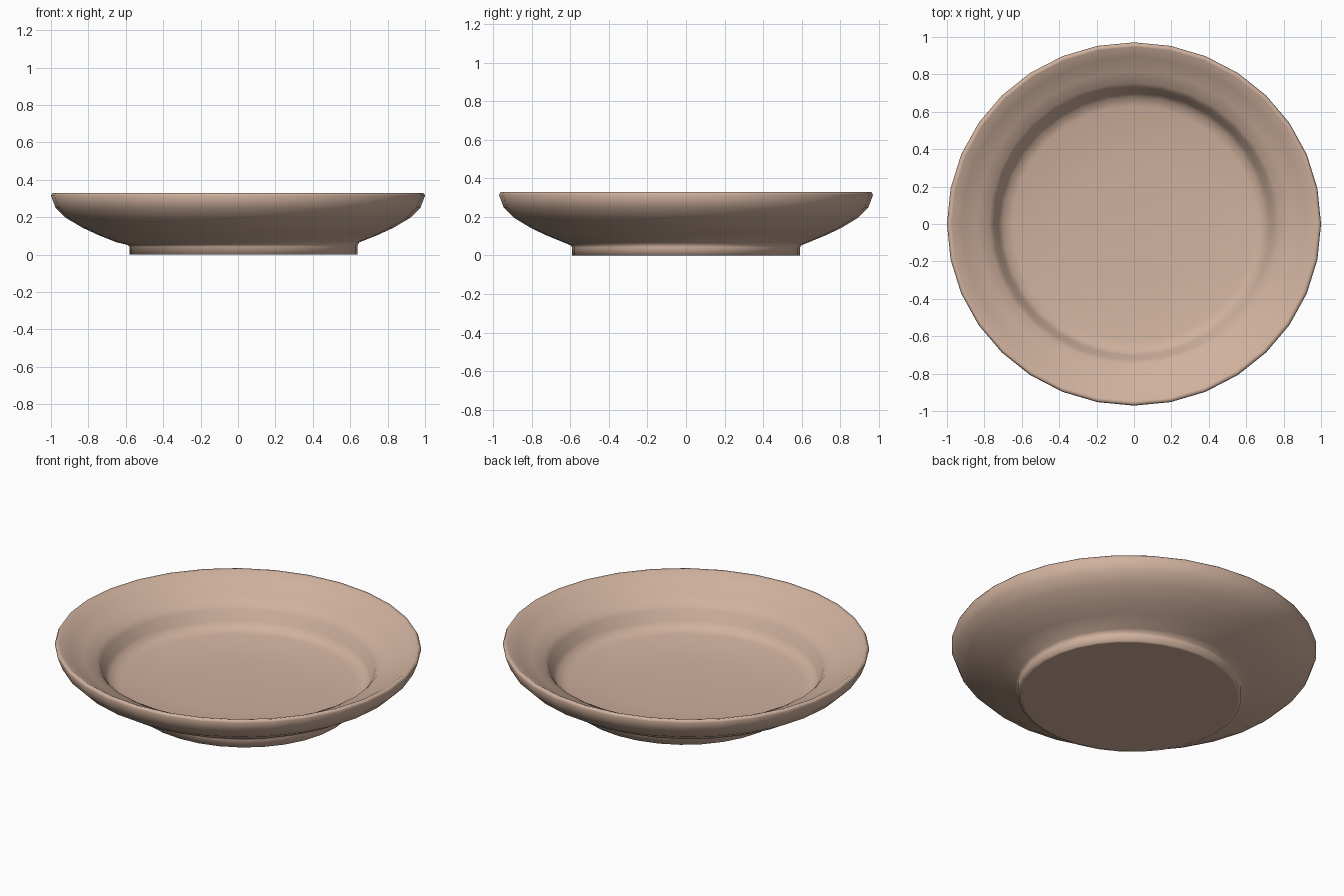
import bpy, bmesh, math

if "Cube" in bpy.data.objects:
    bpy.data.objects.remove(bpy.data.objects["Cube"])

SIDES = 32
Y_SCALE = 0.971   # the dish is slightly oval

# profile from underside centre to inner centre: radius, height, x offset (foot is off-centre)
profile = [
    (0.0, 0.0, 0.03), (0.59, 0.0, 0.03), (0.61, 0.0, 0.03), (0.61, 0.042, 0.03),
    (0.615, 0.052, 0.025), (0.65, 0.066, 0.0), (0.75, 0.106, 0.0), (0.83, 0.143, 0.0),
    (0.92, 0.196, 0.0), (0.975, 0.25, 0.0), (1.0, 0.315, 0.0), (0.992, 0.33, 0.0),
    (0.975, 0.327, 0.0), (0.92, 0.292, 0.0), (0.84, 0.252, 0.0), (0.775, 0.225, 0.0),
    (0.75, 0.195, 0.0), (0.725, 0.14, 0.0), (0.70, 0.108, 0.0), (0.65, 0.095, 0.0),
    (0.35, 0.077, 0.0), (0.0, 0.07, 0.0),
]

bm = bmesh.new()
rings = []
for r, z, dx in profile:
    if r == 0:
        rings.append([bm.verts.new((dx, 0, z))])
    else:
        rings.append([bm.verts.new((dx + r * math.cos(2 * math.pi * i / SIDES),
                                    Y_SCALE * r * math.sin(2 * math.pi * i / SIDES), z))
                      for i in range(SIDES)])

# skin neighbouring rings
for a, b in zip(rings, rings[1:]):
    for i in range(SIDES):
        j = (i + 1) % SIDES
        if len(a) == 1:
            bm.faces.new((a[0], b[j], b[i]))
        elif len(b) == 1:
            bm.faces.new((a[i], a[j], b[0]))
        else:
            bm.faces.new((a[i], a[j], b[j], b[i]))
bmesh.ops.recalc_face_normals(bm, faces=bm.faces)

# smooth everywhere, as moulded clay
for f in bm.faces:
    f.smooth = True

mesh = bpy.data.meshes.new("dish")
bm.to_mesh(mesh)
bm.free()
dish = bpy.data.objects.new("dish", mesh)
bpy.context.collection.objects.link(dish)

# clay colour
clay = bpy.data.materials.new("pale clay")
clay.diffuse_color = (0.63, 0.44, 0.34, 1)
clay.use_nodes = True
clay.node_tree.nodes["Principled BSDF"].inputs["Base Color"].default_value = clay.diffuse_color
mesh.materials.append(clay)
